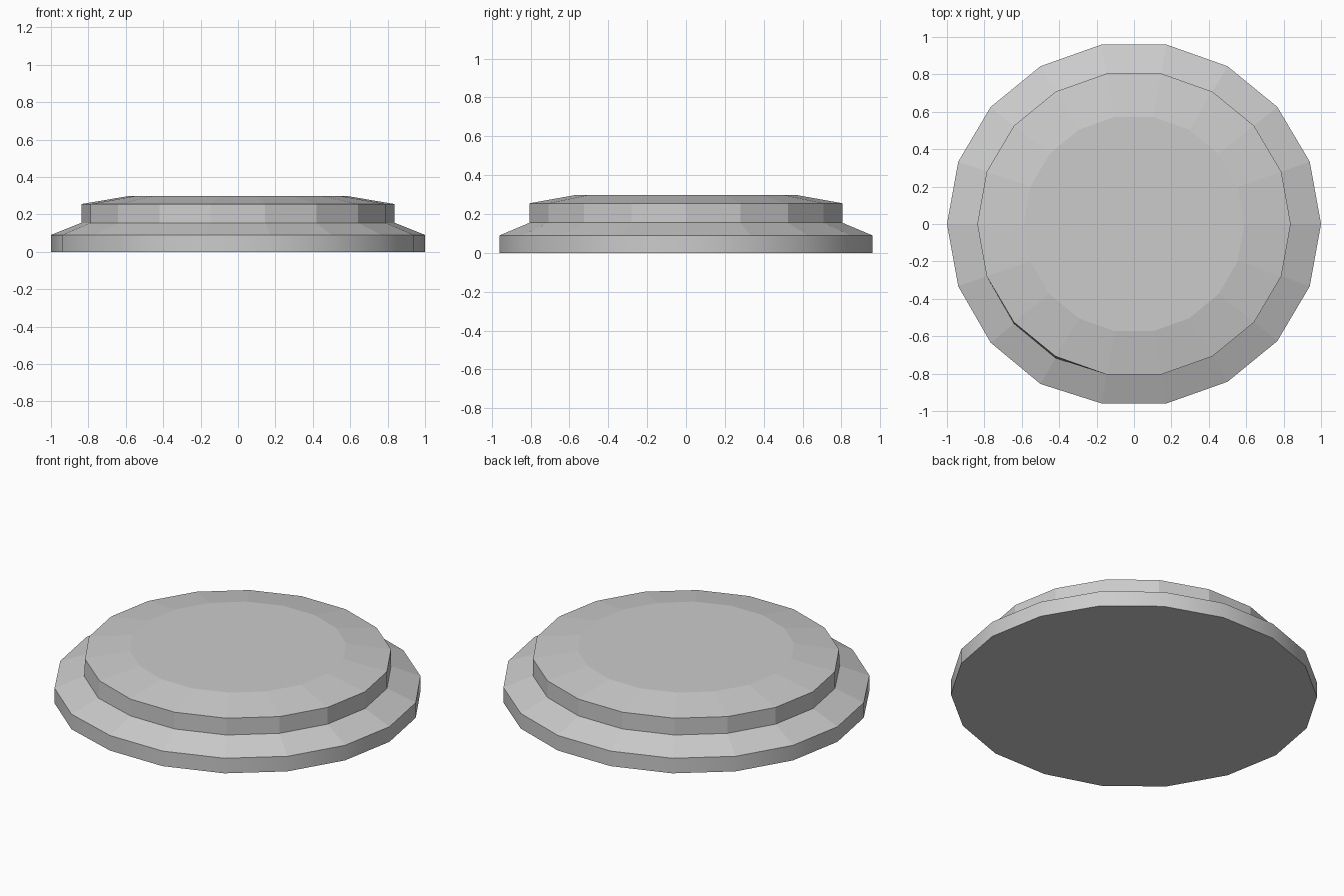
import bpy, bmesh
from math import cos, sin, radians

if "Cube" in bpy.data.objects:
    bpy.data.objects.remove(bpy.data.objects["Cube"])

SIDES = 18
# Stepped profile: (x radius, y radius, height)
PROFILE = [
    (1.0, 0.974, 0.0),
    (1.0, 0.974, 0.09),
    (0.838, 0.817, 0.155),
    (0.838, 0.817, 0.255),
    (0.59, 0.582, 0.297),
]


def add_ring(bm, index, rx, ry, z):
    ring = []
    for i in range(SIDES):
        angle = i * 360 / SIDES
        # slight outward swelling of the lower rings at the front left
        swell = 1.014 if index < 3 and i in (11, 12) else 1.0
        y = ry * sin(radians(angle)) * swell
        ring.append(bm.verts.new((rx * cos(radians(angle)), y, z)))
    return ring


bm = bmesh.new()
rings = [add_ring(bm, k, *p) for k, p in enumerate(PROFILE)]

# Walls and slopes; only the lower rim is smooth around its side
for k in range(len(rings) - 1):
    low, high = rings[k], rings[k + 1]
    for i in range(SIDES):
        j = (i + 1) % SIDES
        face = bm.faces.new((low[i], low[j], high[j], high[i]))
        face.smooth = k == 0

# Underside and top
bm.faces.new(rings[0][::-1])
bm.faces.new(rings[-1])

# Keep the rim's upper and lower edges crisp
for edge in bm.edges:
    if any(not f.smooth for f in edge.link_faces):
        edge.smooth = False

mesh = bpy.data.meshes.new("stepped_disc")
bm.to_mesh(mesh)
bm.free()
disc = bpy.data.objects.new("stepped_disc", mesh)
bpy.context.collection.objects.link(disc)
